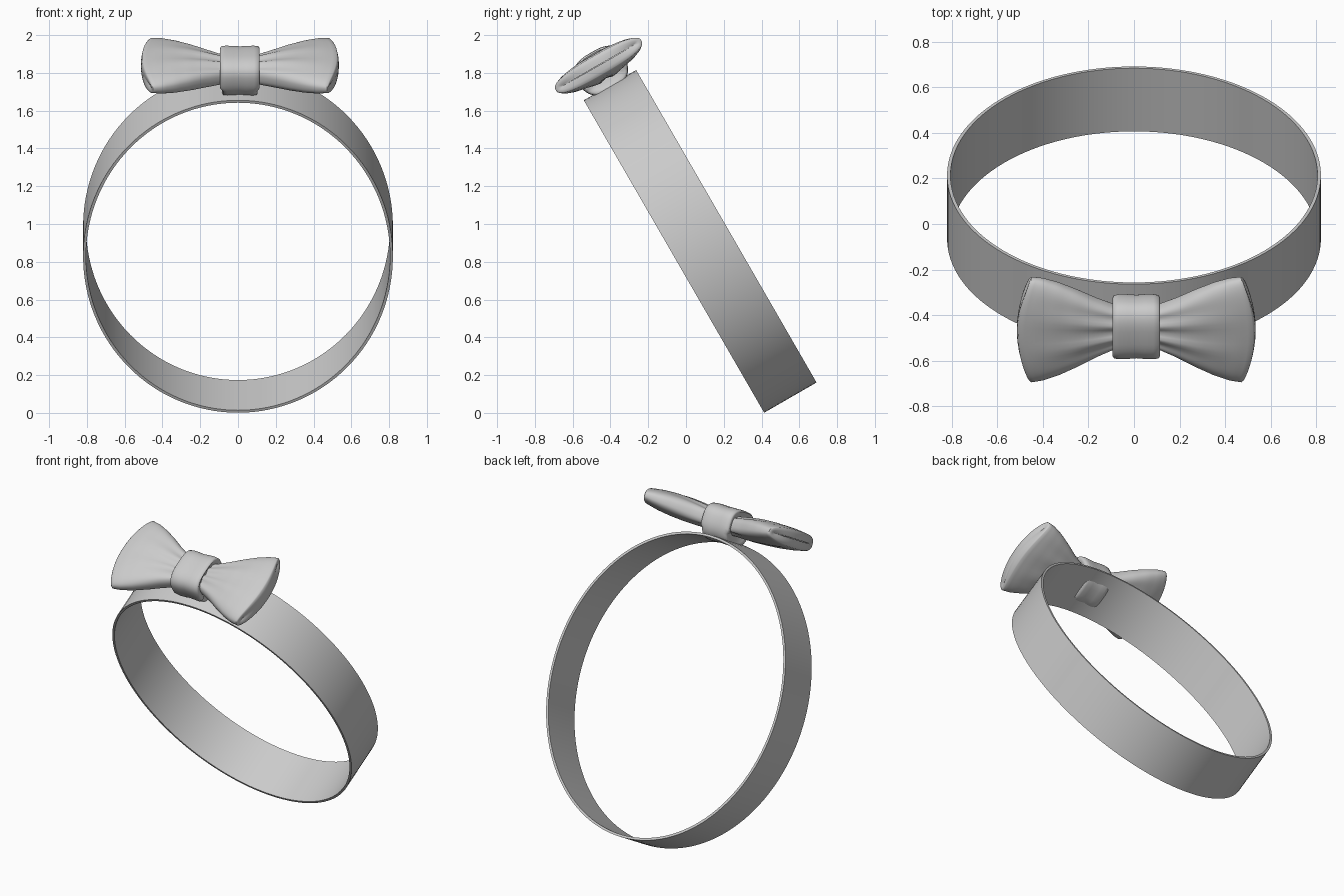
import bpy, bmesh, math
from mathutils import Matrix, Vector

if "Cube" in bpy.data.objects:
    bpy.data.objects.remove(bpy.data.objects["Cube"])

# Tilted frame: local x = width, y = band axis, z = outward through the bow
FRAME = Matrix.Translation((0, 0.075, 0.908)) @ Matrix.Rotation(math.radians(30), 4, 'X')
BOW_X = 0.01


def loft(name, rings, closed=False, angle=40):
    """Skin a list of equal-length point rings; cap the ends unless closed."""
    bm = bmesh.new()
    vs = [[bm.verts.new(FRAME @ Vector(p)) for p in r] for r in rings]
    n = len(vs[0])
    for i in range(len(vs) if closed else len(vs) - 1):
        a, b = vs[i], vs[(i + 1) % len(vs)]
        for j in range(n):
            k = (j + 1) % n
            bm.faces.new((a[j], a[k], b[k], b[j]))
    if not closed:
        bm.faces.new(vs[0])
        bm.faces.new(vs[-1])
    bmesh.ops.recalc_face_normals(bm, faces=bm.faces)
    me = bpy.data.meshes.new(name)
    bm.to_mesh(me)
    bm.free()
    ob = bpy.data.objects.new(name, me)
    bpy.context.collection.objects.link(ob)
    bpy.ops.object.select_all(action='DESELECT')
    ob.select_set(True)
    bpy.context.view_layer.objects.active = ob
    bpy.ops.object.shade_smooth_by_angle(angle=math.radians(angle))
    return ob


def power(v, p):
    return math.copysign(abs(v) ** p, v)


def lerp(x, table):
    """Linear interpolation through (x, value...) rows."""
    for r, s in zip(table, table[1:]):
        if x <= s[0]:
            t = (x - r[0]) / (s[0] - r[0])
            return [p + (q - p) * t for p, q in zip(r[1:], s[1:])]
    return table[-1][1:]


# Thin oval band
RX, RZ, HALF, T = 0.82, 0.955, 0.16, 0.015
profile = [(0, -HALF), (0, HALF), (-T, HALF), (-T, -HALF)]
band = []
for i in range(128):
    c, s = math.cos(math.tau * i / 128), math.sin(math.tau * i / 128)
    band.append([((RX + d) * c, y, (RZ + d) * s) for d, y in profile])
loft("band", band, closed=True)

# Bow wings: distance, half height, half thickness, centre lift
WING = [(0.03, 0.085, 0.060, 1.050), (0.10, 0.105, 0.064, 1.052), (0.18, 0.142, 0.072, 1.058),
        (0.26, 0.187, 0.075, 1.064), (0.34, 0.227, 0.073, 1.069), (0.41, 0.253, 0.066, 1.073),
        (0.46, 0.262, 0.055, 1.076)]
N = 64


def wing_ring(x, side, shrink=1.0, push=0.0):
    h, w, lift = lerp(x, WING)
    t = min(1.0, max(0.0, (x - 0.03) / 0.43))
    ring = []
    for j in range(N):
        th = math.tau * j / N
        v = power(math.cos(th), 0.8)
        # pleats gathered at the knot fade out towards the end
        fold = 1 - 0.28 * (1 - t) ** 1.3 * (0.5 + 0.5 * math.cos(10 * v)) * abs(math.sin(th))
        u = w * power(math.sin(th), 0.75) * fold
        bulge = 0.052 * (1 - v * v) * t ** 2
        ring.append((BOW_X + side * (x + bulge + push), v * h * (1 - (1 - shrink) * 0.2), lift + u * shrink))
    return ring


for side, name in ((-1, "bow_wing_left"), (1, "bow_wing_right")):
    rings = [wing_ring(0.03 + 0.43 * i / 24, side) for i in range(25)]
    rings += [wing_ring(0.46, side, s, p) for s, p in ((0.9, 0.006), (0.6, 0.010), (0.25, 0.012), (0.03, 0.012))]
    loft(name, rings, angle=50)

# Knot: rounded loop around the middle, its underside sinking through the band
KNOT = [(-0.085, 0.60), (-0.098, 0.78), (-0.104, 0.90), (-0.098, 0.975), (-0.075, 1.0), (-0.035, 0.99),
        (0, 0.97), (0.035, 0.99), (0.075, 1.0), (0.098, 0.975), (0.104, 0.90), (0.098, 0.78), (0.085, 0.60)]
knot = []
for x, s in KNOT:
    ring = []
    for j in range(48):
        th = math.tau * j / 48
        y = 0.142 * s * power(math.cos(th), 0.72)
        up = math.sin(th) > 0
        z = 1.055 + (0.10 if up else 0.13) * s * power(math.sin(th), 0.75 if up else 0.9)
        ring.append((BOW_X + x * (1 - 0.1 * (z < 1.0)), y, z))
    knot.append(ring)
loft("bow_knot", knot, angle=60)
